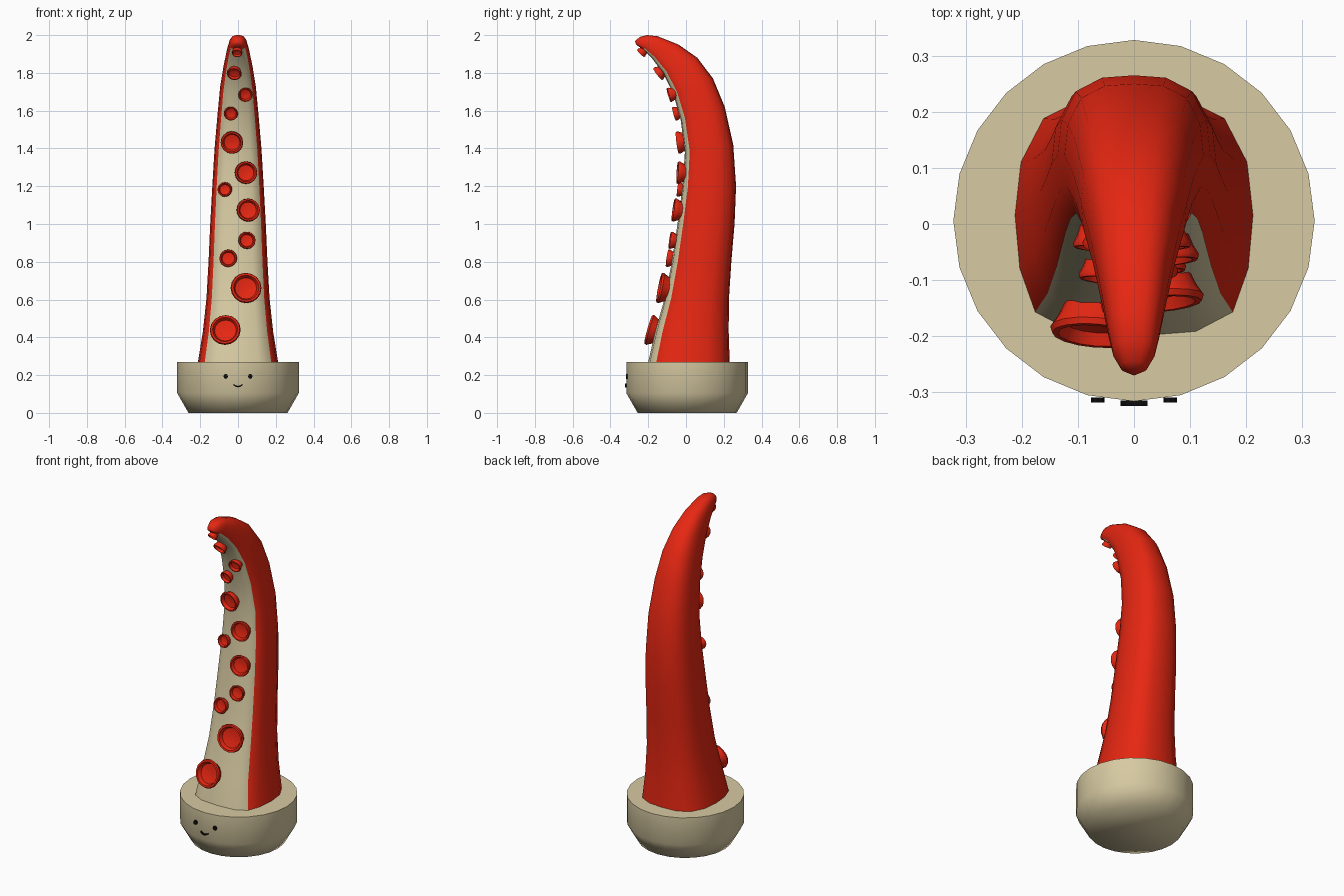
import bpy, bmesh, math
from mathutils import Vector, Matrix
from mathutils.bvhtree import BVHTree

if "Cube" in bpy.data.objects:
    bpy.data.objects.remove(bpy.data.objects["Cube"])


def material(name, rgb):
    m = bpy.data.materials.new(name)
    m.diffuse_color = (*rgb, 1)
    m.use_nodes = True
    m.node_tree.nodes["Principled BSDF"].inputs["Base Color"].default_value = m.diffuse_color
    return m


CREAM = material("cream", (0.68, 0.59, 0.36))
RED = material("red", (0.80, 0.020, 0.006))
BLACK = material("black", (0.004, 0.004, 0.004))


def finish(bm, name, mats, angle=60):
    bmesh.ops.recalc_face_normals(bm, faces=bm.faces)
    me = bpy.data.meshes.new(name)
    bm.to_mesh(me)
    bm.free()
    for m in mats:
        me.materials.append(m)
    ob = bpy.data.objects.new(name, me)
    bpy.context.collection.objects.link(ob)
    bpy.ops.object.select_all(action='DESELECT')
    ob.select_set(True)
    bpy.context.view_layer.objects.active = ob
    if angle:
        bpy.ops.object.shade_smooth_by_angle(angle=math.radians(angle))
    return ob


def bridge(bm, a, b):
    n = len(a)
    return [bm.faces.new((a[i], a[(i + 1) % n], b[(i + 1) % n], b[i])) for i in range(n)]


def lathe(bm, profile, sides, mat):
    # rings of (radius, height), closed with caps at both ends
    rings = []
    for r, h in profile:
        rings.append([bm.verts.new(mat @ Vector((r * math.cos(2 * math.pi * i / sides),
                                                 r * math.sin(2 * math.pi * i / sides), h)))
                      for i in range(sides)])
    for a, b in zip(rings, rings[1:]):
        bridge(bm, a, b)
    bm.faces.new(rings[0][::-1])
    bm.faces.new(rings[-1])


# pot
PY = 0.006
bm = bmesh.new()
lathe(bm, [(0.262, 0), (0.322, 0.105), (0.322, 0.27)], 24, Matrix.Translation((0, PY, 0)))
finish(bm, "pot", [CREAM], 65)

# tentacle: each ring is front (y, z), back (y, z), half width
RINGS = [
    (-.215, .20, .233, .20, .222), (-.200, .27, .231, .27, .212), (-.163, .43, .226, .43, .186),
    (-.112, .61, .227, .60, .167), (-.075, .80, .240, .80, .156), (-.045, 1.0, .257, 1.0, .147),
    (-.018, 1.2, .265, 1.2, .136), (-.006, 1.38, .250, 1.42, .124), (-.028, 1.55, .205, 1.62, .108),
    (-.068, 1.69, .143, 1.77, .094), (-.122, 1.80, .060, 1.88, .076), (-.180, 1.877, -.040, 1.95, .060),
    (-.228, 1.925, -.150, 1.994, .046), (-.248, 1.938, -.205, 2.0, .038), (-.264, 1.95, -.245, 1.99, .024)]
HALF = [(0, 0), (.52, .02), (.83, .10), (.96, .28), (1, .5), (.95, .72), (.76, .9), (.42, .985), (0, 1)]
SECTION = HALF + [(-u, v) for u, v in HALF[-2:0:-1]]
bm = bmesh.new()
rings = []
for fy, fz, by, bz, w in RINGS:
    rings.append([bm.verts.new((u * w, fy + (by - fy) * v, fz + (bz - fz) * v)) for u, v in SECTION])
n = len(SECTION)
for k, (a, b) in enumerate(zip(rings, rings[1:])):
    for i, f in enumerate(bridge(bm, a, b)):
        # cream belly strip on the front, red elsewhere and on the tip
        f.material_index = 0 if (i in (0, 1, n - 2, n - 1) and k < 12) else 1
tip = bm.verts.new((0, -.270, 1.968))
for i in range(n):
    bm.faces.new((rings[-1][i], rings[-1][(i + 1) % n], tip)).material_index = 1
bm.faces.new(rings[0][::-1])
bmesh.ops.recalc_face_normals(bm, faces=bm.faces)
tree = BVHTree.FromBMesh(bm)
finish(bm, "tentacle", [CREAM, RED], 60)

# suction cups: x, z, radius, set on the belly surface
CUPS = [(-.065, .43, .082), (.04, .655, .082), (-.05, .815, .047), (.045, .91, .046),
        (.052, 1.07, .062), (-.068, 1.18, .039), (.04, 1.27, .060), (-.03, 1.435, .060),
        (-.036, 1.59, .038), (.038, 1.69, .039), (-.018, 1.81, .040), (-.003, 1.92, .028)]
bm = bmesh.new()
for x, z, r in CUPS:
    hit, nor, _, _ = tree.ray_cast(Vector((x, -1, z)), Vector((0, 1, 0)))
    mat = Matrix.Translation(hit) @ nor.to_track_quat('Z', 'Y').to_matrix().to_4x4()
    h = .016 + .33 * r
    lathe(bm, [(.72 * r, -.015), (.86 * r, h * .3), (r, h * .75), (.95 * r, h),
               (.82 * r, h), (.7 * r, h * .5), (.3 * r, h * .35)], 16, mat)
finish(bm, "suction_cups", [RED], 50)


# face plates on the pot
def plate(bm, pts, y0, t=.009):
    a = [bm.verts.new((x, y0, z)) for x, z in pts]
    b = [bm.verts.new((x, y0 - t, z)) for x, z in pts]
    bridge(bm, a, b)
    bm.faces.new(a[::-1])
    bm.faces.new(b)


bm = bmesh.new()
for s in (-1, 1):
    plate(bm, [(s * .065 + .012 * math.cos(math.pi * i / 4), .193 + .013 * math.sin(math.pi * i / 4))
               for i in range(8)], -.309)
finish(bm, "eyes", [BLACK], 0)

bm = bmesh.new()
arc = [(-.024, .147), (-.013, .138), (0, .135), (.013, .138), (.024, .147)]
plate(bm, arc + [(x, z + .008) for x, z in arc[::-1]], -.315)
finish(bm, "mouth", [BLACK], 0)
